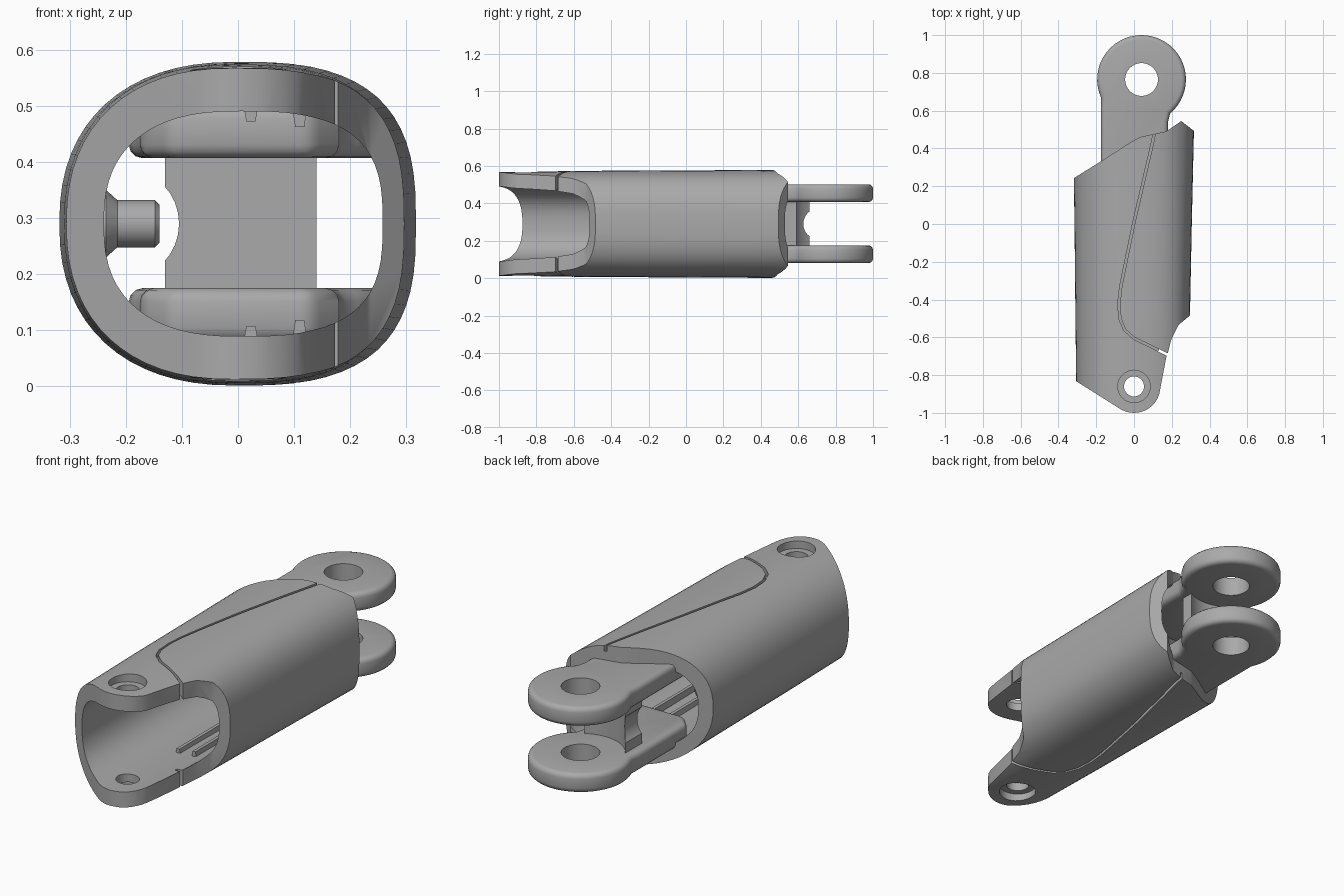
import bpy, bmesh, math
from mathutils import Vector

if "Cube" in bpy.data.objects:
    bpy.data.objects.remove(bpy.data.objects["Cube"])

grey = bpy.data.materials.new("plain_grey")
grey.use_nodes = True
COLOUR = (0.4, 0.4, 0.4, 1)
grey.diffuse_color = COLOUR
grey.node_tree.nodes["Principled BSDF"].inputs["Base Color"].default_value = COLOUR
MID = 0.29  # height of the centre line


def loft(name, rings):
    """Closed solid through equal-length rings of points."""
    bm = bmesh.new()
    loops = [[bm.verts.new(p) for p in ring] for ring in rings]
    n = len(loops[0])
    for a, b in zip(loops, loops[1:]):
        for i in range(n):
            j = (i + 1) % n
            bm.faces.new((a[i], a[j], b[j], b[i]))
    bm.faces.new(loops[0])
    bm.faces.new(loops[-1])
    bmesh.ops.recalc_face_normals(bm, faces=bm.faces)
    mesh = bpy.data.meshes.new(name)
    bm.to_mesh(mesh)
    bm.free()
    mesh.materials.append(grey)
    obj = bpy.data.objects.new(name, mesh)
    bpy.context.collection.objects.link(obj)
    return obj


def prism(name, outline, z0, z1):
    return loft(name, [[(x, y, z) for x, y in outline] for z in (z0, z1)])


def arc(cx, cy, r, a0, a1, n):
    angles = [math.radians(a0 + (a1 - a0) * i / n) for i in range(n + 1)]
    return [(cx + r * math.cos(a), cy + r * math.sin(a)) for a in angles]


def disc(cx, cy, r, n=32):
    return arc(cx, cy, r, 0, 360, n)[:-1]


def apply(obj, kind, **settings):
    mod = obj.modifiers.new(kind, kind)
    for key, value in settings.items():
        setattr(mod, key, value)
    bpy.ops.object.select_all(action='DESELECT')
    bpy.context.view_layer.objects.active = obj
    obj.select_set(True)
    bpy.ops.object.modifier_apply(modifier=mod.name)


def cut(obj, cutter, operation='DIFFERENCE'):
    apply(obj, 'BOOLEAN', object=cutter, operation=operation, solver='EXACT')
    bpy.data.objects.remove(cutter)


def smooth(obj, degrees=28):
    bpy.ops.object.select_all(action='DESELECT')
    bpy.context.view_layer.objects.active = obj
    obj.select_set(True)
    bpy.ops.object.shade_smooth_by_angle(angle=math.radians(degrees))


def section(y, left, right, half_height, n_left, n_right, count=64):
    """Rounded-square ring, fuller on one side."""
    ring = []
    cx, hw = (left + right) / 2, (right - left) / 2
    for i in range(count):
        c, s = (f(2 * math.pi * i / count) for f in (math.cos, math.sin))
        n = n_right if c > 0 else n_left
        ring.append((cx + hw * math.copysign(abs(c) ** (2 / n), c), y,
                     MID + half_height * math.copysign(abs(s) ** (2 / n), s)))
    return ring


# Hollow sleeve, trimmed to its slanted plan outline
sleeve = loft("sleeve", [
    section(-1.1, -0.303, 0.288, 0.276, 2.3, 2.8),
    section(-0.5, -0.31, 0.296, 0.284, 2.3, 2.8),
    section(0.0, -0.315, 0.306, 0.286, 2.3, 2.8),
    section(0.7, -0.325, 0.322, 0.29, 2.3, 2.8)])
cut(sleeve, loft("bore", [
    section(-1.2, -0.235, 0.245, 0.2, 2.5, 2.9),
    section(-0.4, -0.245, 0.26, 0.202, 2.5, 2.9),
    section(0.8, -0.275, 0.275, 0.215, 2.5, 2.9)]))
EAR = (0, -0.86)
plan = ([(-0.5, -0.71)] + arc(*EAR, 0.14, 240, 342, 10)
        + [(0.172, -0.70), (0.18, -0.68), (0.198, -0.61), (0.235, -0.535),
           (0.295, -0.485), (0.5, -0.43), (0.5, 0.35), (0.315, 0.495),
           (0.25, 0.545), (0.17, 0.49), (0.1, 0.475), (0.03, 0.46),
           (-0.03, 0.425), (-0.17, 0.335), (-0.5, 0.13)])
cut(sleeve, prism("plan_trim", plan, -0.2, 0.8), 'INTERSECT')

# Pin holes with counterbores in both ears
cut(sleeve, prism("ear_hole", disc(*EAR, 0.053), -0.2, 0.8))
for z0, z1 in ((-0.2, 0.05), (0.53, 0.8)):
    cut(sleeve, prism("counterbore", disc(*EAR, 0.086), z0, z1))

# Seam between the body and the side cover, on top and underneath
path = [Vector(p) for p in (
    (0.118, 0.55), (0.1, 0.44), (0.0, 0.01), (-0.07, -0.33), (-0.08, -0.42),
    (-0.075, -0.5), (-0.05, -0.56), (0.0, -0.605), (0.13, -0.668), (0.24, -0.724))]


def ribbon(points, width):
    left, right = [], []
    for i, p in enumerate(points):
        d = (points[min(i + 1, len(points) - 1)] - points[max(i - 1, 0)]).normalized()
        side = Vector((-d.y, d.x)) * width / 2
        left.append(p + side)
        right.append(p - side)
    return left + right[::-1]


for z0, z1 in ((-0.2, 0.035), (0.545, 0.8)):
    cut(sleeve, prism("seam", ribbon(path, 0.012), z0, z1))
cut(sleeve, prism("seam_gap", ribbon(path[-2:], 0.014), -0.2, 0.8))
smooth(sleeve)

# Pair of rear lugs with pin holes
EYE = (0.04, 0.765)
lug_plan = arc(*EYE, 0.235, -50, 204, 36) + [
    (-0.175, 0.62), (-0.175, 0.24), (-0.12, 0.18), (0.13, 0.18),
    (0.18, 0.24), (0.18, 0.54)]
for name, z0, z1 in (("lower_lug", 0.08, 0.175), ("upper_lug", 0.407, 0.502)):
    lug = prism(name, lug_plan, z0, z1)
    apply(lug, 'BEVEL', width=0.024, segments=3, limit_method='ANGLE',
          angle_limit=math.radians(40))
    cut(lug, prism("lug_hole", disc(*EYE, 0.087), -0.2, 0.8))
    smooth(lug, 35)

# Web joining the lugs, hollowed around the pin and notched at one side
web_plan = [(-0.13, 0.53), (0.14, 0.53)] + arc(*EYE, 0.2, 300, 212, 14)
web = prism("lug_web", web_plan, 0.16, 0.42)
notch = [[(x, y, z) for x, z in disc(-0.205, MID, 0.1)] for y in (0.4, 0.9)]
cut(web, loft("web_notch", notch))
smooth(web)

# Short peg on the inner side wall
rings = []
for x, r in ((-0.3, 0.06), (-0.235, 0.06), (-0.215, 0.042),
             (-0.148, 0.042), (-0.14, 0.034)):
    rings.append([(x, 0.1 + a, MID + b) for a, b in disc(0, 0, r, 16)])
smooth(loft("inner_peg", rings))

# Slim guide ribs along the floor and roof of the bore
for side, sign in (("floor", -1), ("roof", 1)):
    for x, height in ((0.023, 0.182), (0.11, 0.172)):
        base = MID + sign * 0.225
        tip = MID + sign * height
        ring = [(x - 0.016, base), (x + 0.016, base),
                (x + 0.008, tip), (x - 0.008, tip)]
        loft(side + "_rib", [[(a, y, b) for a, b in ring] for y in (-0.5, 0.25)])
